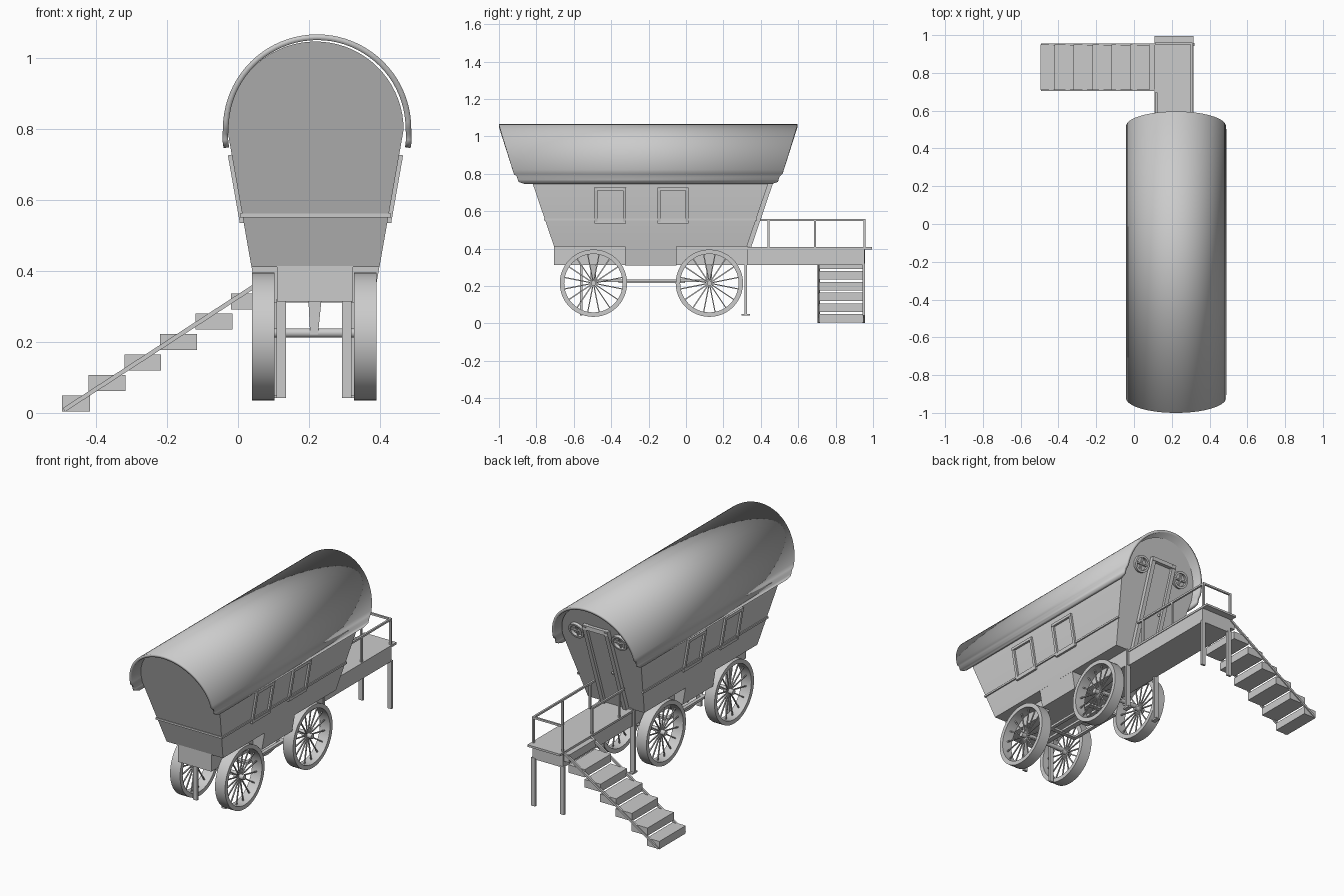
import bpy, bmesh, math
from mathutils import Vector, Matrix

if "Cube" in bpy.data.objects:
    bpy.data.objects.remove(bpy.data.objects["Cube"])

CX = 0.218           # wagon centre line
SL = 0.34            # outward lean of the end walls
MID = -0.19          # middle of the body along y


def finish(bm, name, smooth=False):
    bmesh.ops.recalc_face_normals(bm, faces=bm.faces)
    me = bpy.data.meshes.new(name)
    bm.to_mesh(me)
    bm.free()
    ob = bpy.data.objects.new(name, me)
    bpy.context.collection.objects.link(ob)
    if smooth:
        bpy.ops.object.select_all(action='DESELECT')
        ob.select_set(True)
        bpy.context.view_layer.objects.active = ob
        bpy.ops.object.shade_smooth_by_angle(angle=math.radians(30))
    return ob


def box(bm, x0, x1, y0, y1, z0, z1):
    m = Matrix.Translation(((x0 + x1) / 2, (y0 + y1) / 2, (z0 + z1) / 2))
    bmesh.ops.create_cube(bm, size=1, matrix=m @ Matrix.Diagonal((x1 - x0, y1 - y0, z1 - z0, 1)))


def bar(bm, a, b, w):
    a, b = Vector(a), Vector(b)
    d = b - a
    m = Matrix.Translation((a + b) / 2) @ d.to_track_quat('Z', 'Y').to_matrix().to_4x4()
    bmesh.ops.create_cube(bm, size=1, matrix=m @ Matrix.Diagonal((w, w, d.length + w * 0.9, 1)))


def rod(bm, a, b, r, seg=16):
    a, b = Vector(a), Vector(b)
    d = b - a
    m = Matrix.Translation((a + b) / 2) @ d.to_track_quat('Z', 'Y').to_matrix().to_4x4()
    bmesh.ops.create_cone(bm, cap_ends=True, segments=seg, radius1=r, radius2=r, depth=d.length, matrix=m)


def ring(bm, c, axis, ro, ri, w, seg):
    m = Matrix.Translation(c) @ Vector(axis).to_track_quat('Z', 'Y').to_matrix().to_4x4()
    prof = [(ro, -w / 2), (ro, w / 2), (ri, w / 2), (ri, -w / 2)]
    rows = []
    for i in range(seg):
        t = 2 * math.pi * i / seg
        rows.append([bm.verts.new(m @ Vector((r * math.cos(t), r * math.sin(t), h))) for r, h in prof])
    for i in range(seg):
        p, q = rows[i], rows[(i + 1) % seg]
        for j in range(4):
            bm.faces.new((p[j], q[j], q[(j + 1) % 4], p[(j + 1) % 4]))


def loft(bm, prof, ends, cap):
    """Join an x,z profile between two y ends; ends maps z to (y0, y1)."""
    a = [bm.verts.new((x, ends(z)[0], z)) for x, z in prof]
    b = [bm.verts.new((x, ends(z)[1], z)) for x, z in prof]
    n = len(prof)
    for i in range(n if cap else n - 1):
        j = (i + 1) % n
        bm.faces.new((a[i], a[j], b[j], b[i]))
    if cap:
        bm.faces.new(a)
        bm.faces.new(b[::-1])


def arc(cx, cz, r, n):
    return [(cx + r * math.cos(math.pi * i / n), cz + r * math.sin(math.pi * i / n)) for i in range(n + 1)]


def half_width(z):
    return 0.18 + (z - 0.41) * 0.176


def back_y(z):
    return 0.325 + SL * (z - 0.41)


def front_y(z):
    return 2 * MID - back_y(z)


# Cabin body with leaning ends
bm = bmesh.new()
loft(bm, [(CX + 0.18, 0.41)] + arc(CX, 0.797, 0.248, 36) + [(CX - 0.18, 0.41)],
     lambda z: (front_y(z), back_y(z)), True)
finish(bm, "cabin_body", True)

# Lower side skirt between the wheels
bm = bmesh.new()
h = half_width(0.31)
loft(bm, [(CX + h, 0.31), (CX + 0.18, 0.412), (CX - 0.18, 0.412), (CX - h, 0.31)],
     lambda z: (-0.325, -0.05), True)
finish(bm, "cabin_skirt")

# Barrel roof
bm = bmesh.new()


def roof_ends(z):
    o = 0.798 - (1.065 - z) * 0.30 - (0.012 if z < 0.79 else 0) - (0.03 if z < 0.755 else 0)
    return -0.202 - o, -0.202 + o


side = [(0.266, 0.785), (0.266, 0.768), (0.265, 0.757), (0.263, 0.745)]
loft(bm, [(0.2225 + x, z) for x, z in side[::-1]] + arc(0.2225, 0.80, 0.265, 40)
     + [(0.2225 - x, z) for x, z in side], roof_ends, False)
roof = finish(bm, "barrel_roof", True)
mod = roof.modifiers.new("thickness", 'SOLIDIFY')
mod.thickness = 0.016
up = sum((p.normal.z for p in roof.data.polygons))
mod.offset = -1 if up > 0 else 1

# Ledge around the sides and front
bm = bmesh.new()
z, h = 0.555, half_width(0.555) + 0.001
pts = [(CX - h, back_y(z), z), (CX - h, front_y(z), z), (CX + h, front_y(z), z), (CX + h, back_y(z), z)]
for a, b in zip(pts, pts[1:]):
    bar(bm, a, b, 0.011)
finish(bm, "cabin_ledge")

# Side windows
for s, sn in ((1, "right"), (-1, "left")):
    for k, yc in enumerate((-0.405, -0.07)):
        bm = bmesh.new()
        c = [(CX + s * (half_width(z) + 0.003), yc + dy, z)
             for dy, z in ((-0.075, 0.542), (0.075, 0.542), (0.075, 0.718), (-0.075, 0.718))]
        for i in range(4):
            bar(bm, c[i], c[(i + 1) % 4], 0.016)
        finish(bm, f"{sn}_window_frame_{k + 1}")

# Door with frame and knob on the back wall
bm = bmesh.new()
c = [(CX + dx, back_y(z) + 0.012, z) for dx, z in ((-0.07, 0.42), (-0.07, 0.91), (0.07, 0.91), (0.07, 0.42))]
for i in range(3):
    bar(bm, c[i], c[i + 1], 0.024)
finish(bm, "door_frame")
bm = bmesh.new()
loft(bm, [(CX - 0.06, 0.41), (CX + 0.06, 0.41), (CX + 0.06, 0.90), (CX - 0.06, 0.90)],
     lambda z: (back_y(z) - 0.01, back_y(z) + 0.008), True)
finish(bm, "door_panel")
bm = bmesh.new()
bmesh.ops.create_uvsphere(bm, u_segments=12, v_segments=8, radius=0.008,
                          matrix=Matrix.Translation((CX - 0.045, back_y(0.64) + 0.014, 0.64)))
finish(bm, "door_knob", True)

# Round cross windows beside the door
for s, sn in ((1, "right"), (-1, "left")):
    bm = bmesh.new()
    z = 0.865
    c = Vector((CX + s * 0.137, back_y(z) + 0.006, z))
    ring(bm, c, (0, 1, -SL), 0.048, 0.036, 0.022, 28)
    v, u = Vector((0, SL, 1)).normalized() * 0.036, Vector((0.036, 0, 0))
    bar(bm, c - v, c + v, 0.009)
    bar(bm, c - u, c + u, 0.009)
    finish(bm, f"{sn}_round_window", True)

# Chassis and back platform
bm = bmesh.new()
box(bm, 0.11, 0.324, -0.706, 0.33, 0.313, 0.415)
finish(bm, "chassis_box")
bm = bmesh.new()
box(bm, 0.115, 0.312, 0.33, 0.955, 0.313, 0.4)
box(bm, 0.108, 0.316, 0.33, 0.995, 0.396, 0.408)
finish(bm, "back_platform")

# Wheels and axles
for yc, yn in ((-0.495, "front"), (0.125, "back")):
    for xc, sn in ((0.071, "left"), (0.358, "right")):
        bm = bmesh.new()
        c = Vector((xc, yc, 0.215))
        ring(bm, c, (1, 0, 0), 0.18, 0.156, 0.064, 48)
        rod(bm, c - Vector((0.03, 0, 0)), c + Vector((0.03, 0, 0)), 0.014)
        for i in range(16):
            t = 2 * math.pi * (i + 0.5) / 16
            d = Vector((0, math.cos(t), math.sin(t)))
            bar(bm, c + d * 0.01, c + d * 0.157, 0.006)
        finish(bm, f"{yn}_{sn}_wheel", True)
    bm = bmesh.new()
    rod(bm, (0.08, yc, 0.225), (0.35, yc, 0.225), 0.013)
    finish(bm, f"{yn}_axle", True)
    bm = bmesh.new()
    loft(bm, [(0.203, 0.22), (0.225, 0.22), (0.235, 0.32), (0.198, 0.32)],
         lambda z: (yc - 0.015, yc + 0.015), True)
    finish(bm, f"{yn}_axle_bracket")

# Undercarriage beams
bm = bmesh.new()
box(bm, 0.2, 0.23, -0.495, 0.125, 0.222, 0.236)
box(bm, 0.12, 0.31, -0.36, -0.335, 0.215, 0.228)
box(bm, 0.12, 0.31, -0.03, -0.005, 0.215, 0.228)
for x in (0.12, 0.29):
    box(bm, x, x + 0.02, -0.36, -0.005, 0.215, 0.228)
finish(bm, "undercarriage_frame")

# Support legs
for yc, top, e in ((-0.56, 0.32, 0), (0.32, 0.405, 0.008), (0.95, 0.32, 0)):
    bm = bmesh.new()
    for x0, x1 in ((0.109 - e, 0.135 - e), (0.293 + e, 0.319 + e)):
        box(bm, x0, x1, yc - 0.007, yc + 0.007, 0.042, top)
        if e:
            box(bm, x0, x1, yc - 0.022, yc + 0.022, 0.042, 0.05)
    finish(bm, "support_legs")

# Railings
bm = bmesh.new()
zt, xr, xl = 0.553, 0.305, 0.118
for a, b in (((xr, 0.4, zt), (xr, 0.955, zt)), ((xr, 0.955, zt), (xl, 0.955, zt)), ((xl, 0.4, zt), (xl, 0.69, zt))):
    bar(bm, a, b, 0.011)
for x, y in ((xr, 0.44), (xr, 0.69), (xr, 0.955), (xl, 0.955), (xl, 0.69), (xl, 0.44)):
    bar(bm, (x, y, 0.405), (x, y, zt), 0.011)
finish(bm, "platform_railing")

# Stairs
bm = bmesh.new()
for k in range(7):
    x0 = -0.52 + 0.1 * k
    z0 = 0.004 + 0.0575 * k
    box(bm, max(x0, -0.495), min(x0 + 0.104, 0.112), 0.71, 0.95, z0, z0 + 0.045)
finish(bm, "stair_steps")
bm = bmesh.new()
for y in (0.71, 0.95):
    bar(bm, (-0.485, y, 0.0115), (0.11, y, 0.398), 0.012)
finish(bm, "stair_stringers")
